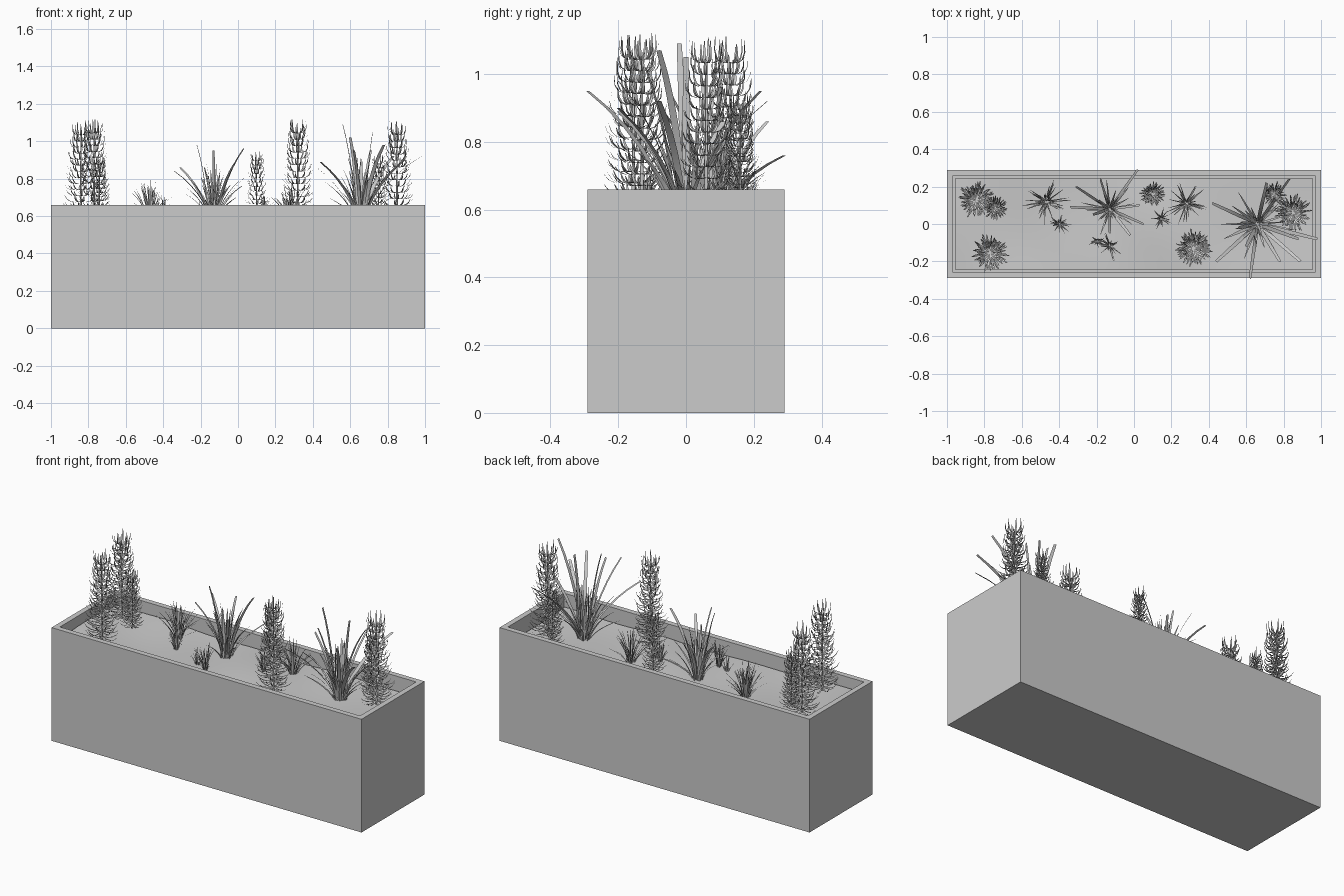
import bpy, bmesh, math, random
from mathutils import Vector

if "Cube" in bpy.data.objects:
    bpy.data.objects.remove(bpy.data.objects["Cube"])

random.seed(7)
UP = Vector((0, 0, 1))


def finish(bm, name, smooth=False):
    me = bpy.data.meshes.new(name)
    bm.to_mesh(me)
    bm.free()
    ob = bpy.data.objects.new(name, me)
    bpy.context.collection.objects.link(ob)
    if smooth:
        for p in me.polygons:
            p.use_smooth = True
    return ob


def soil_z(x, y):
    slope = 0.583 + 0.03 * max(0.0, -x - 0.25)
    return slope + 0.008 * math.sin(5 * x + 1) * math.cos(7 * y) + 0.004 * math.sin(11 * x + 9 * y)


def ribbon(bm, p0, p1, p2, side, width, profile):
    """Leaf strip along a quadratic curve; profile gives the width along it."""
    prev = None
    n = len(profile) - 1
    for i, w in enumerate(profile):
        t = i / n
        p = p0 * (1 - t) ** 2 + p1 * (2 * t * (1 - t)) + p2 * t * t
        h = side * (width * w / 2)
        cur = (bm.verts.new(p - h), bm.verts.new(p + h))
        if prev:
            bm.faces.new((prev[0], prev[1], cur[1], cur[0]))
        prev = cur


# planter trough: box with an inset, sunken top
bm = bmesh.new()
bmesh.ops.create_cube(bm, size=1)
for v in bm.verts:
    v.co = Vector((v.co.x * 2, v.co.y * 0.58, (v.co.z + 0.5) * 0.66))
top = max(bm.faces, key=lambda f: f.calc_center_median().z)
bmesh.ops.inset_region(bm, faces=[top], thickness=0.045)
hole = bmesh.ops.extrude_discrete_faces(bm, faces=[top])["faces"][0]
for v in hole.verts:
    v.co.z = 0.5
finish(bm, "planter_box")

# gently uneven soil
bm = bmesh.new()
bmesh.ops.create_grid(bm, x_segments=40, y_segments=12, size=0.5)
for v in bm.verts:
    x, y = v.co.x * 1.91, v.co.y * 0.49
    v.co = Vector((x, y, soil_z(x, y)))
finish(bm, "soil", True)


def whorled_plant(name, x, y, tip, s):
    """Upright stem carrying tiers of narrow leaves that curl upward."""
    bm = bmesh.new()
    base = Vector((x, y, soil_z(x, y) - 0.01))
    h = tip - 0.065 * s - base.z
    r = bmesh.ops.create_cone(bm, segments=6, radius1=0.006 * s, radius2=0.003 * s, depth=h)
    for v in r["verts"]:
        v.co += base + UP * (h / 2)
    tiers = 14
    for k in range(tiers):
        t = k / (tiers - 1)
        z = h * (0.06 + 0.94 * t)
        reach = (0.1 - 0.048 * t ** 1.3) * s
        count = 10
        for j in range(count):
            a = 2 * math.pi * (j + 0.5 * (k % 2)) / count + random.uniform(-0.2, 0.2)
            out = Vector((math.cos(a), math.sin(a), 0))
            side = Vector((-out.y, out.x, 0))
            L = reach * random.uniform(0.8, 1.1)
            rise = (0.03 + 0.04 * t ** 2) * s * random.uniform(0.6, 1.1)
            p0 = base + UP * z
            p1 = p0 + out * L * (0.75 + 0.4 * t ** 2) - UP * 0.016 * s
            p2 = p0 + out * L * (1 - 0.1 * t) + UP * rise
            ribbon(bm, p0, p1, p2, side, 0.009 * s, (0.5, 1, 1, 0.8, 0.25))
    finish(bm, name, True)


for i, p in enumerate([
        (-0.84, 0.13, 1.10, 1), (-0.74, 0.085, 0.92, 0.68), (-0.77, -0.155, 1.11, 1),
        (0.32, -0.13, 1.11, 1), (0.85, 0.06, 1.10, 1), (0.10, 0.16, 0.94, 0.68),
        (0.75, 0.16, 0.92, 0.65)]):
    whorled_plant(f"whorled_plant_{i + 1}", *p)


def blade(bm, base, tip, width, profile):
    d = tip - base
    flat = Vector((d.x, d.y, 0))
    side = flat.cross(UP).normalized()
    twist = random.uniform(-0.8, 0.8)
    side = (side * math.cos(twist) + flat.normalized() * math.sin(twist)).normalized()
    bend = base + flat * 0.28 + UP * d.z * 0.62
    ribbon(bm, base, bend, tip, side, width, profile)


def grass_clump(name, x, y, height, spread, count, width, tips=()):
    """Tuft of blades fanning from a tight base, plus a few chosen long blades."""
    bm = bmesh.new()
    z = soil_z(x, y) - 0.01
    blunt = (0.7, 0.9, 1, 1, 0.95, 0.85, 0.7)
    sharp = (0.7, 0.95, 1, 0.9, 0.75, 0.5, 0.15)

    def root(a):
        r = spread * random.uniform(0.02, 0.17)
        return Vector((x + r * math.cos(a), y + r * math.sin(a), z))

    for j in range(count):
        a = j * 2.39996 + random.uniform(-0.3, 0.3)
        u = random.uniform(0.15, 0.95)
        hh = height * (1 - 0.5 * u ** 1.6) * random.uniform(0.55, 0.95)
        end = Vector((x + spread * u * math.cos(a), y + spread * u * math.sin(a), z + hh))
        blade(bm, root(a), end, width * random.uniform(0.5, 0.9), sharp)
    for tx, ty, tz in tips:
        blade(bm, root(math.atan2(ty - y, tx - x)), Vector((tx, ty, tz)), width, blunt)
    finish(bm, name, True)


# large and medium clumps
grass_clump("large_grass", 0.66, 0.0, 0.42, 0.21, 36, 0.021, [
    (0.56, -0.02, 1.09), (0.88, -0.08, 1.07), (0.98, -0.08, 0.92), (0.42, 0.11, 0.86),
    (0.62, -0.29, 0.95), (0.44, -0.20, 0.89), (0.83, 0.24, 0.92), (0.71, 0.22, 0.95),
    (0.78, -0.20, 0.98), (0.60, -0.12, 1.02), (0.72, 0.0, 1.05), (0.89, -0.20, 0.90)])
grass_clump("medium_grass", -0.13, 0.08, 0.36, 0.17, 34, 0.017, [
    (-0.22, 0.05, 0.98), (0.03, 0.10, 0.96), (-0.34, 0.09, 0.84), (-0.31, 0.20, 0.86),
    (-0.13, -0.05, 0.95), (0.02, 0.29, 0.76), (-0.18, 0.24, 0.86), (0.05, 0.0, 0.82),
    (-0.02, -0.06, 0.88)])
# small tufts
grass_clump("small_grass_left", -0.47, 0.12, 0.25, 0.14, 40, 0.011)
grass_clump("small_grass_right", 0.28, 0.11, 0.25, 0.13, 40, 0.011)
grass_clump("tiny_grass_left", -0.40, 0.0, 0.15, 0.07, 26, 0.009)
grass_clump("tiny_grass_front", -0.13, -0.115, 0.18, 0.095, 32, 0.010)
grass_clump("tiny_grass_front_side", -0.20, -0.09, 0.13, 0.05, 16, 0.008)
grass_clump("tiny_grass_right", 0.145, 0.03, 0.17, 0.07, 28, 0.009)
